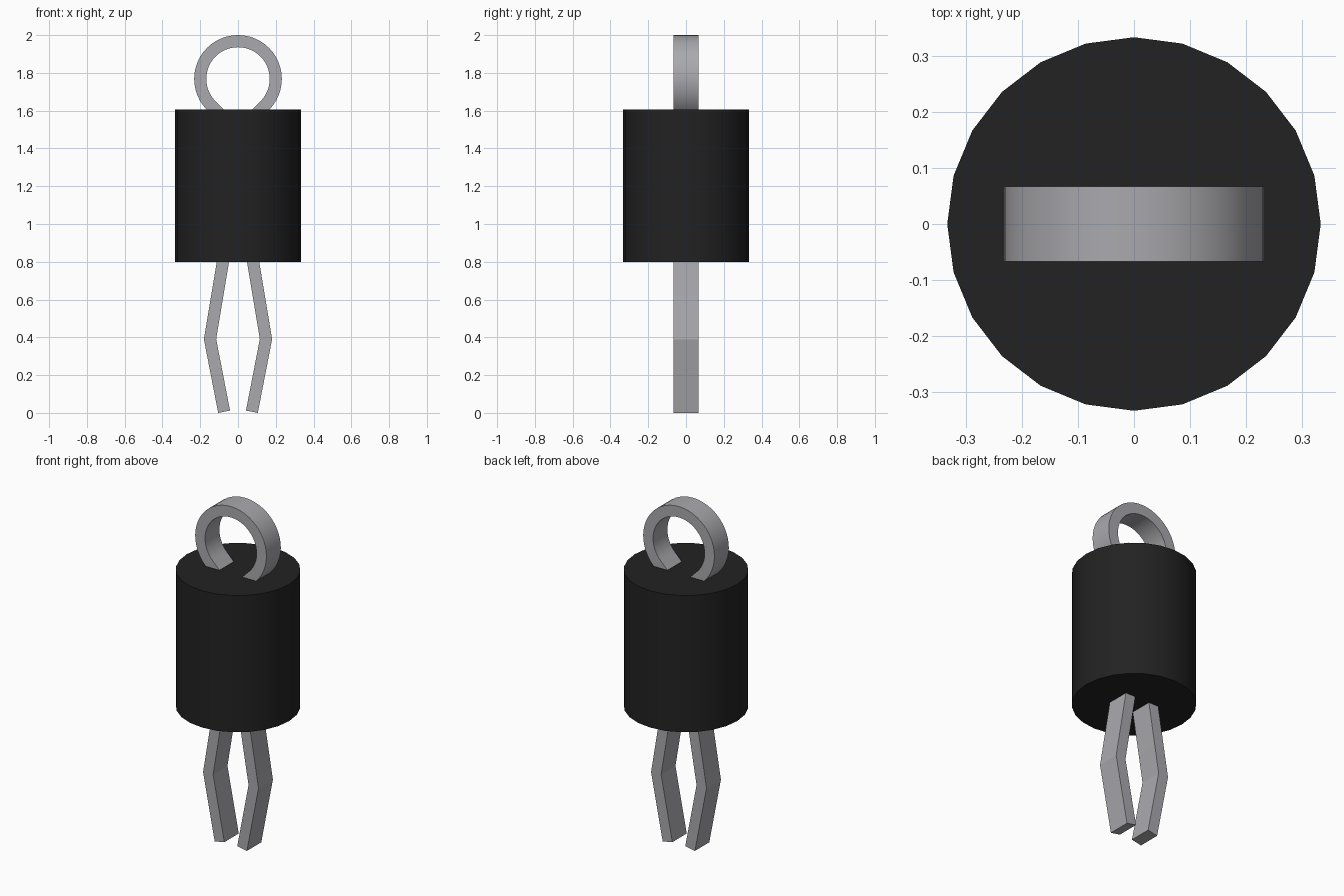
import bpy, bmesh, math
from mathutils import Vector

if "Cube" in bpy.data.objects:
    bpy.data.objects.remove(bpy.data.objects["Cube"])


def material(name, rgb):
    m = bpy.data.materials.new(name)
    m.diffuse_color = (*rgb, 1.0)
    m.use_nodes = True
    m.node_tree.nodes["Principled BSDF"].inputs["Base Color"].default_value = m.diffuse_color
    return m


black = material("black", (0.016, 0.016, 0.016))
steel = material("steel grey", (0.40, 0.40, 0.425))


def finish(ob, mat):
    ob.data.materials.append(mat)
    bpy.ops.object.select_all(action='DESELECT')
    ob.select_set(True)
    bpy.context.view_layer.objects.active = ob
    bpy.ops.object.shade_smooth_by_angle(angle=math.radians(9.9 if mat is steel else 30))


# solid barrel
bpy.ops.mesh.primitive_cylinder_add(vertices=24, radius=0.333, depth=0.805,
                                    location=(0, 0, 1.2025),
                                    rotation=(0, 0, math.pi / 2))
barrel = bpy.context.object
barrel.name = "barrel"
finish(barrel, black)

# centre line of the bent strip: left leg, neck, loop, neck, right leg
leg = [(0.0735, 0.006), (0.148, 0.39), (0.035, 1.07), (0.035, 1.521)]
RADIUS, CENTRE_Z, HALF, DEPTH, STEPS = 0.2, 1.768, 0.032, 0.067, 36
path = [Vector((-x, z)) for x, z in leg]
for i in range(STEPS + 1):
    a = math.radians(225 - 270 * i / STEPS)
    path.append(Vector((RADIUS * math.cos(a), CENTRE_Z + RADIUS * math.sin(a))))
path += [Vector((x, z)) for x, z in reversed(leg)]


def sweep_strip(name, pts):
    """Rectangular strip along pts in the xz plane with mitred corners."""
    bm = bmesh.new()
    rings = []
    for i, p in enumerate(pts):
        d1 = (p - pts[max(i - 1, 0)]).normalized()
        d2 = (pts[min(i + 1, len(pts) - 1)] - p).normalized()
        t = (d1 + d2).normalized()
        ref = d2 if d2.length else d1
        n = Vector((-t.y, t.x)) * HALF / max(t.dot(ref), 0.5)
        rings.append([bm.verts.new((p.x + s * n.x, y, max(p.y + s * n.y, 0)))
                      for s, y in ((1, -DEPTH), (1, DEPTH), (-1, DEPTH), (-1, -DEPTH))])
    for a, b in zip(rings, rings[1:]):
        for k in range(4):
            j = (k + 1) % 4
            bm.faces.new((a[k], a[j], b[j], b[k]))
    bm.faces.new(rings[0])
    bm.faces.new(rings[-1])
    bmesh.ops.recalc_face_normals(bm, faces=bm.faces)
    me = bpy.data.meshes.new(name)
    bm.to_mesh(me)
    bm.free()
    ob = bpy.data.objects.new(name, me)
    bpy.context.collection.objects.link(ob)
    return ob


finish(sweep_strip("looped_clip", path), steel)
